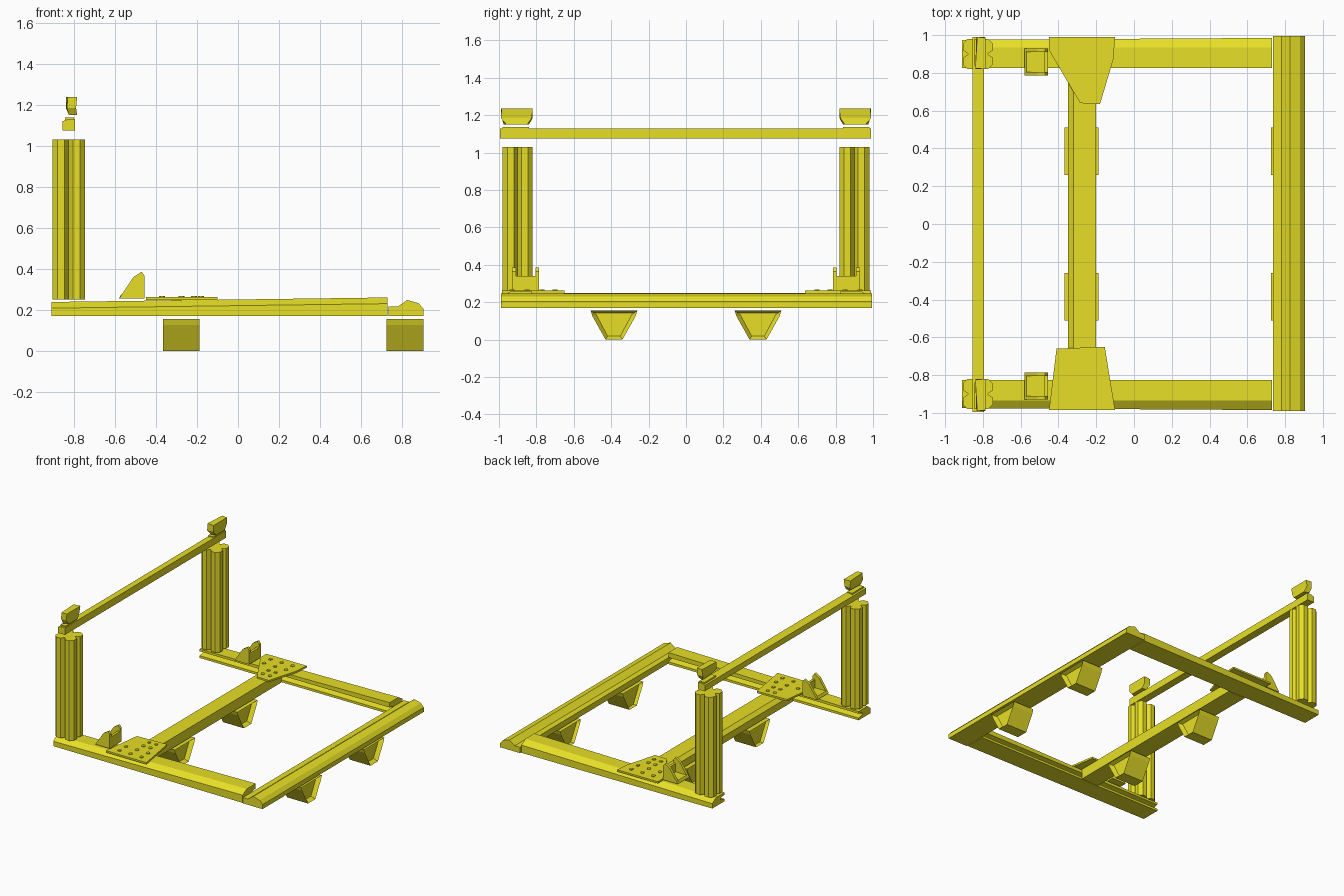
import bpy, bmesh
from math import cos, sin, pi
from mathutils import Vector

if "Cube" in bpy.data.objects:
    bpy.data.objects.remove(bpy.data.objects["Cube"])

yellow = bpy.data.materials.new("yellow")
yellow.diffuse_color = (0.8, 0.74, 0.02, 1)
yellow.use_nodes = True
yellow.node_tree.nodes["Principled BSDF"].inputs["Base Color"].default_value = yellow.diffuse_color


def finish(name, bm):
    bmesh.ops.recalc_face_normals(bm, faces=bm.faces)
    me = bpy.data.meshes.new(name)
    bm.to_mesh(me)
    bm.free()
    me.materials.append(yellow)
    ob = bpy.data.objects.new(name, me)
    bpy.context.collection.objects.link(ob)
    return ob


def add_loft(bm, a, b):
    """Solid between two matching rings of points."""
    va = [bm.verts.new(p) for p in a]
    vb = [bm.verts.new(p) for p in b]
    n = len(va)
    for i in range(n):
        j = (i + 1) % n
        bm.faces.new((va[i], va[j], vb[j], vb[i]))
    return bm.faces.new(va), bm.faces.new(vb)


def loft(name, a, b):
    bm = bmesh.new()
    add_loft(bm, a, b)
    return finish(name, bm)


def along_x(pr, x):
    return [(x, p, q) for p, q in pr]


def along_y(pr, y):
    return [(p, y, q) for p, q in pr]


def along_z(pr, z):
    return [(p, q, z) for p, q in pr]


def rail_section(s, outer, inner, top):
    # slotted extrusion, open towards the middle of the frame
    pts = [(outer, .17), (inner, .17), (inner, .188), (inner + .05, .2),
           (inner + .05, .212), (inner, .222), (inner, top),
           (inner + .11, top), (outer, top - .03)]
    return [(s * p, q) for p, q in pts]


# slotted profile of the posts
post_profile = []
for k in range(4):
    c, s = round(cos(k * pi / 2)), round(sin(k * pi / 2))
    for p, q in ((.08, -.055), (.08, -.02), (.05, 0), (.08, .02), (.08, .055)):
        post_profile.append((-.826 + p * c - q * s, p * s + q * c))

for s, side in ((-1, "front"), (1, "back")):
    # side rails, slightly tapered
    loft(side + "_side_rail", along_x(rail_section(s, .975, .825, .238), -.91),
         along_x(rail_section(s, .985, .825, .26), .73))

    # upright posts
    prof = [(p, q + s * .9) for p, q in post_profile]
    loft(side + "_post", along_z(prof, .25), along_z(prof, 1.03))

    # top clamp blocks above the bar
    low = [(-.82, .84), (-.785, .85), (-.785, .96), (-.825, .975)]
    mid = [(-.84, .82), (-.79, .825), (-.79, .99), (-.835, .985)]
    top = [(-.84, .825), (-.785, .82), (-.785, .985), (-.83, .99)]
    bm = bmesh.new()
    rings = [[bm.verts.new((x, s * y, z)) for x, y in ring]
             for ring, z in ((low, 1.15), (mid, 1.185), (top, 1.237))]
    for a, b in zip(rings, rings[1:]):
        for i in range(4):
            bm.faces.new((a[i], a[(i + 1) % 4], b[(i + 1) % 4], b[i]))
    bm.faces.new(rings[0])
    bm.faces.new(rings[2])
    finish(side + "_clamp_block", bm)
    pad = [(-.845, s * .84), (-.8, s * .84), (-.8, s * .98), (-.845, s * .98)]
    loft(side + "_clamp_pad", along_z(pad, 1.125), along_z(pad, 1.137))

    # corner gusset: base, wall and two triangular cheeks
    bm = bmesh.new()
    cheek = [(-.58, .255), (-.455, .255), (-.455, .365), (-.47, .385), (-.51, .36)]
    for y0, y1 in ((.785, .805), (.91, .93)):
        add_loft(bm, along_y(cheek, s * y0), along_y(cheek, s * y1))
    for sec in ([(-.58, .255), (-.455, .255), (-.455, .275), (-.57, .275)],
                [(-.475, .27), (-.455, .27), (-.455, .34), (-.475, .34)]):
        add_loft(bm, along_y(sec, s * .8), along_y(sec, s * .915))
    finish(side + "_gusset", bm)

# joining plates
front_plate = [(-.45, -.985), (-.1, -.985), (-.155, -.65), (-.41, -.66)]
back_plate = [(-.45, .99), (-.1, .99), (-.11, .87), (-.18, .635), (-.285, .64), (-.45, .92)]
for name, outline in (("front_joint_plate", front_plate), ("back_joint_plate", back_plate)):
    loft(name, along_z(outline, .248), along_z(outline, .262))

# plate bolts
for s, side in ((-1, "front"), (1, "back")):
    bm = bmesh.new()
    spots = [(x, y) for y in (.85, .93) for x in (-.37, -.275, -.18)]
    spots += [(-.275, .7), (-.275, .77), (-.215, .7), (-.215, .77)]
    for x, y in spots:
        ring = [(x + .015 * cos(k * pi / 3), s * y + .015 * sin(k * pi / 3)) for k in range(6)]
        add_loft(bm, along_z(ring, .255), along_z(ring, .268))
    finish(side + "_plate_bolts", bm)

# cross beams
end_prof = [(.735, .17), (.905, .17), (.905, .205), (.88, .232), (.825, .248), (.78, .215), (.735, .215)]
loft("right_cross_beam", along_y(end_prof, -.99), along_y(end_prof, .995))
mid_prof = [(-.35, .17), (-.2, .17), (-.2, .25), (-.32, .25), (-.35, .225)]
loft("middle_cross_beam", along_y(mid_prof, -.82), along_y(mid_prof, .82))

# top bar
bar_prof = [(-.855, 1.075), (-.795, 1.075), (-.795, 1.13), (-.83, 1.13), (-.855, 1.12)]
loft("top_bar", along_y(bar_prof, -.995), along_y(bar_prof, .99))

# tapered feet with recessed ends
foot_prof = [(-.125, .155), (-.115, .125), (-.045, 0), (.045, 0), (.115, .125), (.125, .155)]
for x, beam in ((-.277, "middle"), (.815, "right")):
    for y, side in ((-.385, "front"), (.385, "back")):
        prof = [(y + p, q) for p, q in foot_prof]
        bm = bmesh.new()
        caps = add_loft(bm, along_x(prof, x - .09), along_x(prof, x + .09))
        for cap, d in zip(caps, (1, -1)):
            bmesh.ops.inset_individual(bm, faces=[cap], thickness=.022)
            bmesh.ops.translate(bm, verts=cap.verts, vec=Vector((d * .03, 0, 0)))
        finish(f"{beam}_{side}_foot", bm)
